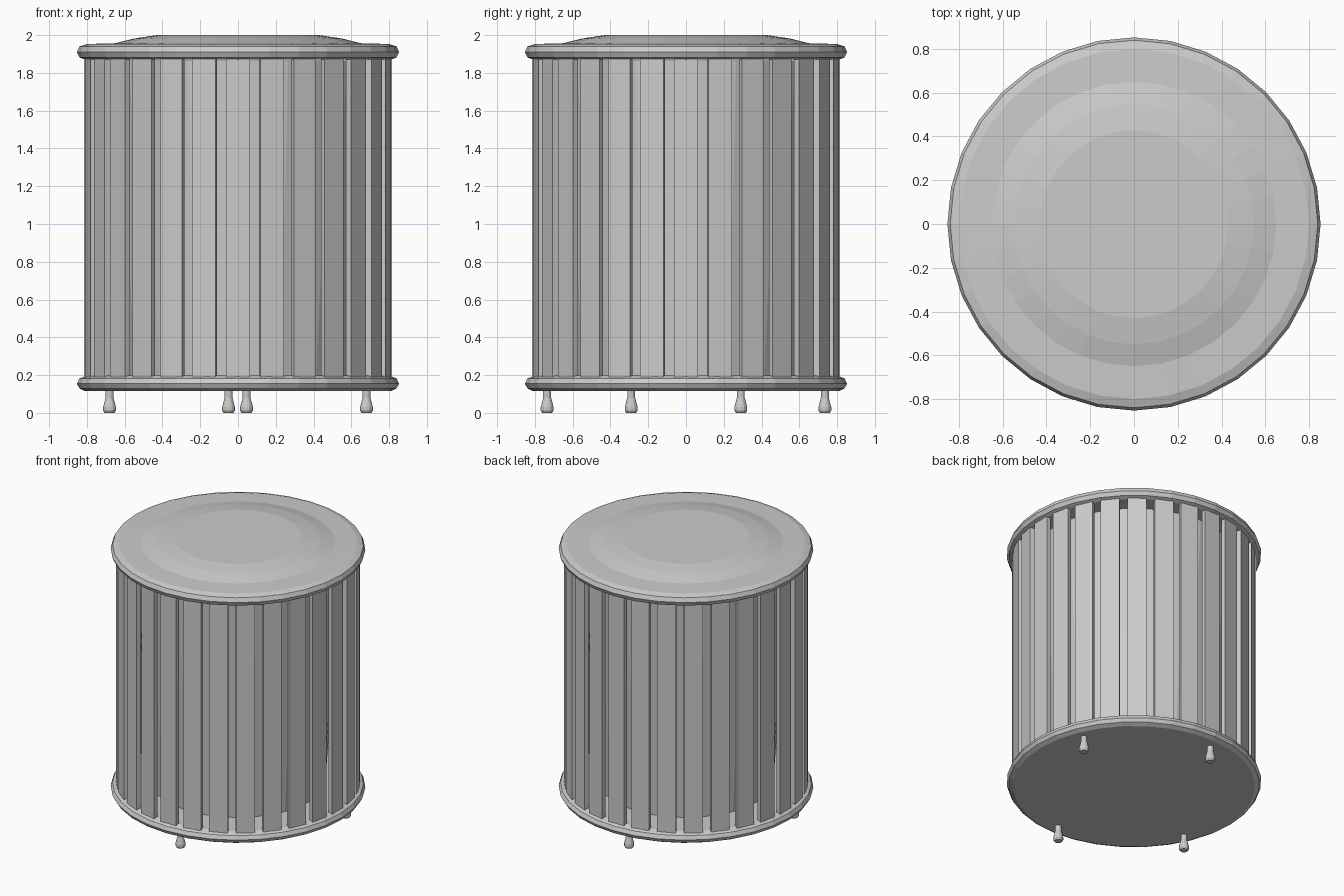
import bpy, bmesh, math
from mathutils import Matrix, Vector

cube = bpy.data.objects.get("Cube")
if cube:
    bpy.data.objects.remove(cube, do_unlink=True)

GREY = (0.6, 0.6, 0.6, 1.0)
mat = bpy.data.materials.new("plain grey")
mat.use_nodes = True
mat.diffuse_color = GREY
mat.node_tree.nodes["Principled BSDF"].inputs["Base Color"].default_value = GREY


def add_object(name, bm):
    bmesh.ops.recalc_face_normals(bm, faces=bm.faces[:])
    mesh = bpy.data.meshes.new(name)
    bm.to_mesh(mesh)
    bm.free()
    mesh.materials.append(mat)
    obj = bpy.data.objects.new(name, mesh)
    bpy.context.collection.objects.link(obj)
    return obj


def turned(name, profile, sides, at=(0, 0)):
    """Closed solid turned from (radius, height) pairs, bottom to top."""
    bm = bmesh.new()
    rings = []
    for r, z in profile:
        ring = []
        for i in range(sides):
            a = math.tau * i / sides
            ring.append(bm.verts.new((at[0] + r * math.cos(a), at[1] + r * math.sin(a), z)))
        rings.append(ring)
    for low, high in zip(rings, rings[1:]):
        for i in range(sides):
            j = (i + 1) % sides
            bm.faces.new((low[i], low[j], high[j], high[i]))
    bm.faces.new(rings[0])
    bm.faces.new(rings[-1])
    return add_object(name, bm)


# Rounded base disc
turned("base_disc", [(0.81, 0.115), (0.84, 0.13), (0.853, 0.155),
                     (0.84, 0.182), (0.80, 0.198)], 32)

# Lid with the same rounded rim and a low raised crown
turned("lid", [(0.81, 1.87), (0.84, 1.882), (0.853, 1.91), (0.84, 1.94),
               (0.80, 1.953), (0.65, 1.957), (0.55, 1.982), (0.43, 2.0)], 32)

# Tapered container inside the slats
turned("inner_bucket", [(0.585, 0.19), (0.695, 1.865)], 32)

# Ring of upright slats
SLATS = 28
for i in range(SLATS):
    bm = bmesh.new()
    bmesh.ops.create_cube(bm, size=1)
    bmesh.ops.scale(bm, vec=Vector((0.032, 0.128, 1.69)), verts=bm.verts)
    bmesh.ops.translate(bm, vec=(0.799, 0, 1.035), verts=bm.verts)
    bmesh.ops.rotate(bm, matrix=Matrix.Rotation(math.tau * i / SLATS, 3, "Z"), verts=bm.verts)
    add_object(f"slat_{i + 1}", bm)

# Four small flared feet
foot = [(0.026, 0.0), (0.034, 0.012), (0.034, 0.03), (0.021, 0.08), (0.021, 0.125)]
for n, (x, y) in enumerate([(0.68, 0.29), (-0.05, 0.735), (-0.68, -0.29), (0.045, -0.735)]):
    turned(f"foot_{n + 1}", foot, 12, (x, y))
